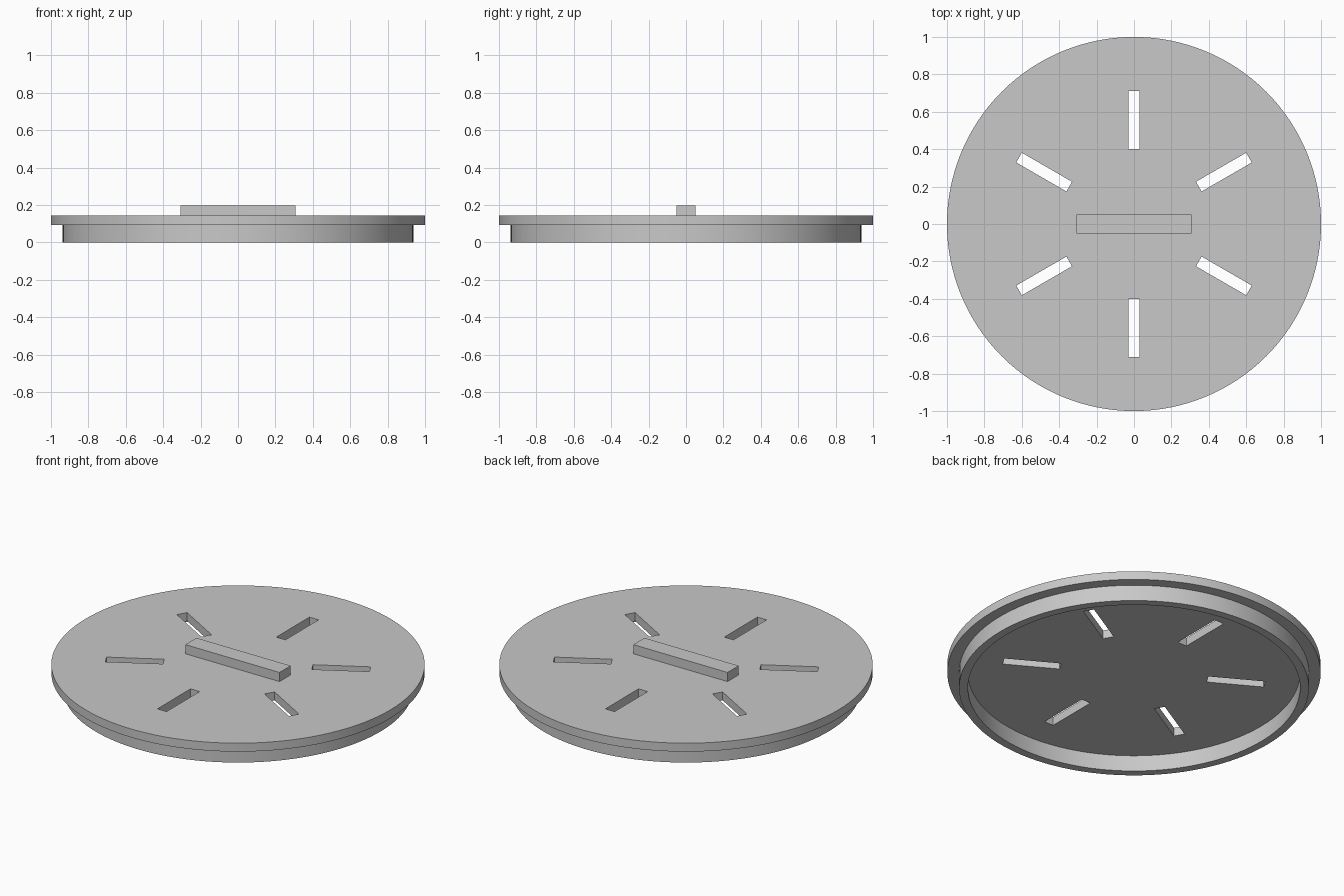
import bpy, bmesh, math
from mathutils import Matrix, Vector

cube = bpy.data.objects.get("Cube")
if cube:
    bpy.data.objects.remove(cube, do_unlink=True)

SEGMENTS = 128
DISC_BOTTOM, DISC_TOP, HANDLE_TOP = 0.094, 0.144, 0.198

grey = bpy.data.materials.new("plain_grey")
grey.use_nodes = True
colour = (0.58, 0.58, 0.58, 1)
grey.diffuse_color = colour
grey.node_tree.nodes["Principled BSDF"].inputs["Base Color"].default_value = colour


def add_object(name, bm):
    bmesh.ops.recalc_face_normals(bm, faces=bm.faces)
    mesh = bpy.data.meshes.new(name)
    bm.to_mesh(mesh)
    bm.free()
    mesh.materials.append(grey)
    obj = bpy.data.objects.new(name, mesh)
    bpy.context.collection.objects.link(obj)
    return obj


def add_box(bm, centre, size, angle=0):
    matrix = (Matrix.Rotation(angle, 4, "Z") @ Matrix.Translation(centre)
              @ Matrix.Diagonal((*size, 1)))
    bmesh.ops.create_cube(bm, size=1, matrix=matrix)


# Lid: overhanging disc with a hollow locating rim underneath, as one closed solid
profile = [(0.89, DISC_BOTTOM), (0.89, 0), (0.937, 0),
           (0.937, DISC_BOTTOM), (1, DISC_BOTTOM), (1, DISC_TOP)]
bm = bmesh.new()
rings = []
for radius, z in profile:
    rings.append([bm.verts.new((radius * math.cos(a), radius * math.sin(a), z))
                  for a in (math.tau * i / SEGMENTS for i in range(SEGMENTS))])
for lower, upper in zip(rings, rings[1:]):
    for i in range(SEGMENTS):
        j = (i + 1) % SEGMENTS
        bm.faces.new((lower[i], lower[j], upper[j], upper[i]))
bm.faces.new(rings[0])
bm.faces.new(rings[-1])
lid = add_object("lid", bm)

# Six radial slots cut right through the disc
bm = bmesh.new()
for i in range(6):
    add_box(bm, Vector((0.555, 0, 0.12)), (0.31, 0.06, 0.2), math.radians(30 + 60 * i))
cutter = add_object("slot_cutter", bm)
cutter.hide_render = True
cut = lid.modifiers.new("slots", "BOOLEAN")
cut.operation = "DIFFERENCE"
cut.solver = "EXACT"
cut.object = cutter
bpy.context.view_layer.update()
depsgraph = bpy.context.evaluated_depsgraph_get()
cut_mesh = bpy.data.meshes.new_from_object(lid.evaluated_get(depsgraph))
lid.modifiers.clear()
lid.data = cut_mesh
bpy.data.objects.remove(cutter, do_unlink=True)

# Handle: straight bar across the middle
bm = bmesh.new()
add_box(bm, Vector((0, 0, (DISC_TOP + HANDLE_TOP) / 2)),
        (0.616, 0.104, HANDLE_TOP - DISC_TOP))
add_object("handle", bm)

# Round walls smooth, corners sharp
bpy.ops.object.select_all(action="DESELECT")
lid.select_set(True)
bpy.context.view_layer.objects.active = lid
bpy.ops.object.shade_smooth_by_angle(angle=math.radians(30))
